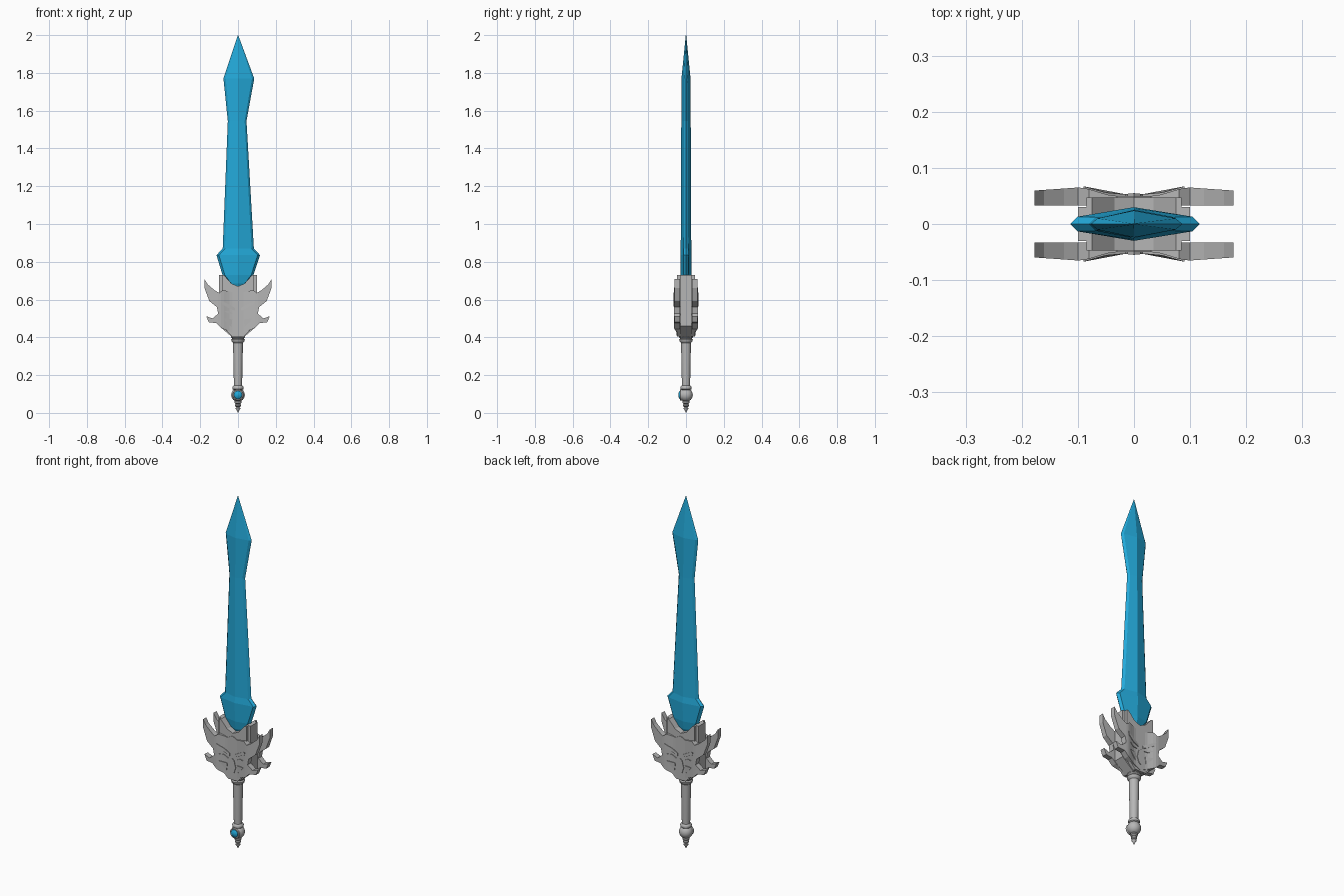
import bpy, bmesh, math
from mathutils import Matrix

if "Cube" in bpy.data.objects:
    bpy.data.objects.remove(bpy.data.objects["Cube"])


def material(name, rgb):
    m = bpy.data.materials.new(name)
    m.use_nodes = True
    m.diffuse_color = (*rgb, 1)
    m.node_tree.nodes["Principled BSDF"].inputs["Base Color"].default_value = (*rgb, 1)
    return m


steel = material("steel grey", (0.47, 0.47, 0.47))
crystal = material("crystal blue", (0.017, 0.40, 0.70))


def finish(name, bm, mat, smooth=False):
    bmesh.ops.remove_doubles(bm, verts=bm.verts, dist=0.0002)
    bmesh.ops.recalc_face_normals(bm, faces=bm.faces)
    mesh = bpy.data.meshes.new(name)
    bm.to_mesh(mesh)
    bm.free()
    mesh.materials.append(mat)
    ob = bpy.data.objects.new(name, mesh)
    bpy.context.collection.objects.link(ob)
    if smooth:
        bpy.ops.object.select_all(action="DESELECT")
        ob.select_set(True)
        bpy.context.view_layer.objects.active = ob
        bpy.ops.object.shade_smooth_by_angle(angle=math.radians(40))
    return ob


def loft(name, rings, mat, smooth=False):
    bm = bmesh.new()
    loops = [[bm.verts.new(p) for p in r] for r in rings]
    n = len(loops[0])
    for a, b in zip(loops, loops[1:]):
        for i in range(n):
            j = (i + 1) % n
            bm.faces.new((a[i], a[j], b[j], b[i]))
    bm.faces.new(loops[0])
    bm.faces.new(loops[-1])
    return finish(name, bm, mat, smooth)


def lathe(name, profile, mat, sides=24):
    turn = [2 * math.pi * i / sides for i in range(sides)]
    return loft(name, [[(r * math.cos(t), r * math.sin(t), z) for t in turn]
                       for r, z in profile], mat, True)


def plate(name, half, inner, outer, sign, mat=steel, mirror=True, cuts=()):
    """Extrude an (x, z) outline between two depth functions of x."""
    pts = list(half)
    if mirror:
        pts += [(-x, z) for x, z in reversed(half) if x > 0]
    bm = bmesh.new()
    bm.faces.new([bm.verts.new((x, 0, z)) for x, z in pts])
    for c in cuts:
        for s in (-1, 1):
            bmesh.ops.bisect_plane(bm, geom=bm.verts[:] + bm.edges[:] + bm.faces[:],
                                   plane_co=(s * c, 0, 0), plane_no=(1, 0, 0))
    ext = bmesh.ops.extrude_face_region(bm, geom=bm.faces[:], use_keep_orig=True)
    front = {g for g in ext["geom"] if isinstance(g, bmesh.types.BMVert)}
    for v in bm.verts:
        v.co.y = sign * (outer if v in front else inner)(v.co.x)
    return finish(name, bm, mat)


def face_depth(x):
    a = abs(x)
    if a > 0.1:
        return 0.065 - (a - 0.1) * 0.07
    t = min(max((a - 0.03) / 0.07, 0), 1)
    return 0.05 + 0.015 * t * t * (3 - 2 * t)


# Blade: height, left edge, right edge, ridge depth, rim depth, rim width
sections = [
    (0.66, -0.015, 0.015, 0.012, 0.008, 0.005),
    (0.685, -0.045, 0.045, 0.022, 0.012, 0.01),
    (0.73, -0.082, 0.082, 0.028, 0.013, 0.012),
    (0.835, -0.114, 0.117, 0.03, 0.013, 0.013),
    (0.87, -0.081, 0.084, 0.028, 0.012, 0.012),
    (1.545, -0.054, 0.045, 0.025, 0.011, 0.01),
    (1.77, -0.077, 0.086, 0.024, 0.010, 0.012),
    (2.0, -0.001, 0.001, 0.001, 0.0005, 0.0005),
]
loft("blade", [[(l, 0, z), (l + b, -t, z), (0, -d, z), (r - b, -t, z),
                (r, 0, z), (r - b, t, z), (0, d, z), (l + b, t, z)]
               for z, l, r, d, t, b in sections], crystal)

# Guard core with a notch that seats the blade
notch = [(0, 0.67), (0.035, 0.685), (0.075, 0.73)]
core = notch + [(0.1, 0.73), (0.1, 0.46), (0.03, 0.40)]
plate("guard_core", core, lambda x: -0.03, lambda x: 0.03, 1)
cheek = notch + [(0.085, 0.73), (0.085, 0.46), (0.03, 0.405)]

# Winged face outline, and the raised features on it
wings = [(0, 0.655), (0.03, 0.64), (0.08, 0.65), (0.1, 0.635), (0.125, 0.65),
         (0.16, 0.68), (0.177, 0.708), (0.177, 0.66), (0.152, 0.592), (0.112, 0.56),
         (0.105, 0.525), (0.135, 0.50), (0.168, 0.512), (0.155, 0.48), (0.115, 0.475),
         (0.09, 0.45), (0.0, 0.41)]
brow = [(0.015, 0.555), (0.05, 0.575), (0.09, 0.595), (0.085, 0.575), (0.05, 0.555), (0.015, 0.54)]
eye = [(0.025, 0.525), (0.05, 0.54), (0.075, 0.54), (0.05, 0.525)]
fang = [(0.03, 0.495), (0.075, 0.50), (0.065, 0.485), (0.035, 0.455)]
muzzle = [(0, 0.53), (0.012, 0.52), (0.022, 0.48), (0.012, 0.45), (0, 0.44)]
for side, s in (("front", -1), ("back", 1)):
    plate(side + "_guard_cheek", cheek, lambda x: 0.02, lambda x: 0.047, s)
    plate(side + "_winged_face", wings, lambda x: 0.033, face_depth, s,
          cuts=(0.03, 0.045, 0.06, 0.075, 0.09, 0.105, 0.14))
    plate(side + "_muzzle", muzzle, lambda x: 0.045, lambda x: 0.055 - abs(x) * 0.1, s)
    for label, shape in (("brow", brow), ("eye", eye), ("cheek_fang", fang)):
        for hand, m in (("left", 1), ("right", -1)):
            plate(f"{side}_{hand}_{label}", [(m * x, z) for x, z in shape],
                  lambda x: 0.045, lambda x: face_depth(x) + 0.003, s, mirror=False)

# Handle: collars, grip, round pommel and turned finial
lathe("upper_collar", [(0.025, 0.37), (0.034, 0.378), (0.036, 0.388), (0.03, 0.394),
                       (0.036, 0.40), (0.036, 0.415)], steel)
lathe("grip", [(0.021, 0.13), (0.022, 0.16), (0.026, 0.36), (0.026, 0.385)], steel)
lathe("lower_collar", [(0.022, 0.12), (0.029, 0.126), (0.03, 0.134), (0.028, 0.14),
                       (0.022, 0.145)], steel)
ball = [(0.036 * math.sin(a), 0.095 - 0.036 * math.cos(a))
        for a in [math.pi * i / 12 for i in range(1, 12)]]
lathe("pommel", ball, steel)
lathe("finial", [(0.001, 0.0), (0.007, 0.014), (0.012, 0.02), (0.012, 0.026), (0.008, 0.03),
                 (0.016, 0.036), (0.016, 0.043), (0.011, 0.047), (0.019, 0.053),
                 (0.019, 0.06), (0.012, 0.068)], steel)

# Gem in a ring on the front of the pommel
turn_front = Matrix.Translation((0, 0, 0.095)) @ Matrix.Rotation(math.pi / 2, 4, "X")
setting = lathe("gem_setting", [(0.03, 0.018), (0.03, 0.029), (0.027, 0.032), (0.022, 0.032),
                                (0.021, 0.028)], steel)
gem = lathe("gem", [(0.022, 0.026), (0.021, 0.033), (0.016, 0.037), (0.008, 0.04),
                    (0.001, 0.041)], crystal)
for ob in (setting, gem):
    ob.data.transform(turn_front)
